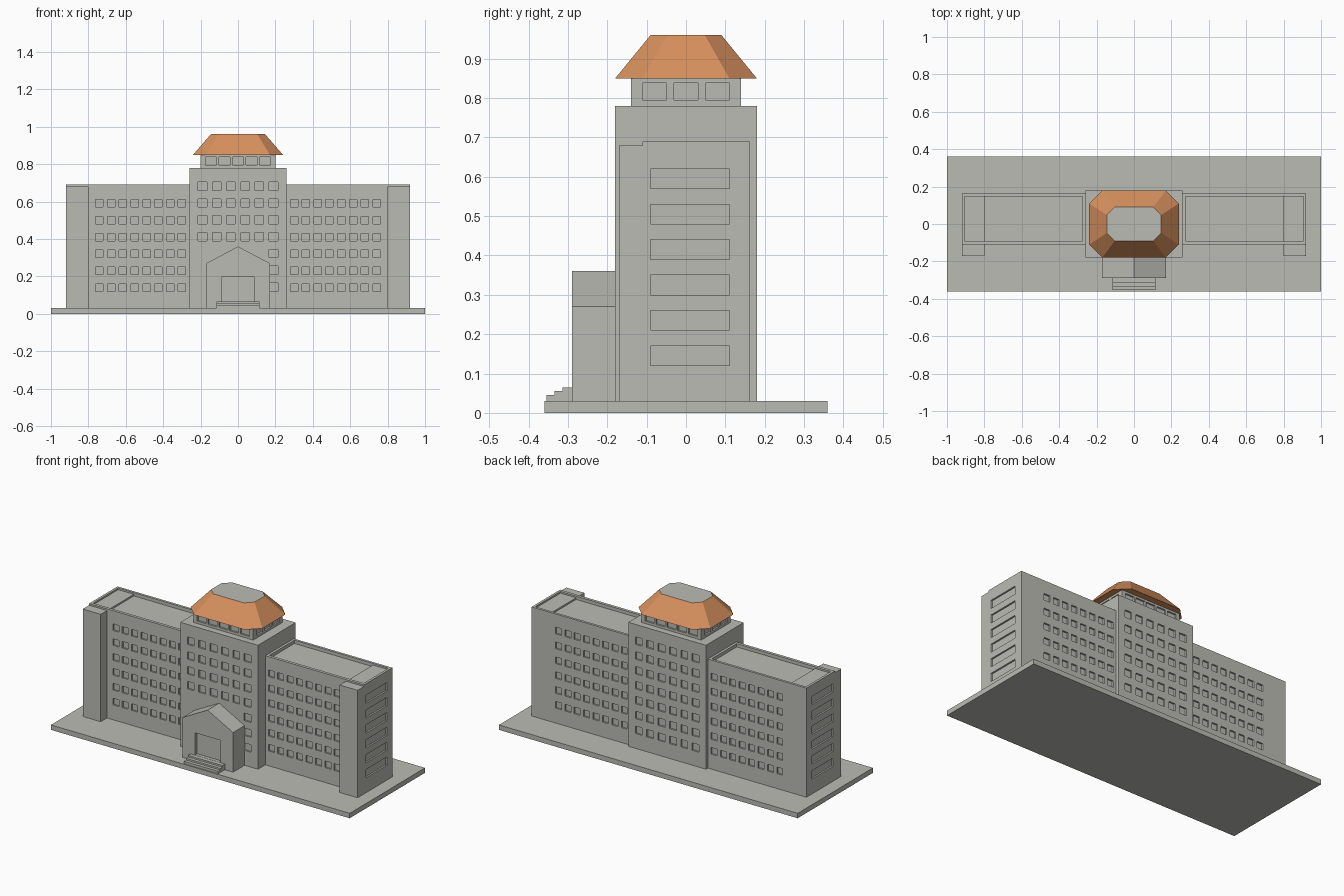
import bpy, bmesh

if "Cube" in bpy.data.objects:
    bpy.data.objects.remove(bpy.data.objects["Cube"])


def material(name, rgb):
    m = bpy.data.materials.new(name)
    m.diffuse_color = (*rgb, 1)
    m.use_nodes = True
    m.node_tree.nodes["Principled BSDF"].inputs["Base Color"].default_value = m.diffuse_color
    return m


STONE = material("grey stone", (0.50, 0.50, 0.46))
ROOF = material("orange roof", (0.68, 0.28, 0.11))
FACES = [(0, 3, 2, 1), (4, 5, 6, 7), (0, 1, 5, 4),
         (1, 2, 6, 5), (2, 3, 7, 6), (3, 0, 4, 7)]


def finish(name, bm, *mats):
    me = bpy.data.meshes.new(name)
    bm.to_mesh(me)
    bm.free()
    for m in mats:
        me.materials.append(m)
    ob = bpy.data.objects.new(name, me)
    bpy.context.collection.objects.link(ob)
    return ob


def boxes(name, spans):
    """One mesh made of boxes, each given as (x0, x1, y0, y1, z0, z1)."""
    bm = bmesh.new()
    for s in spans:
        x0, x1 = sorted(s[0:2])
        y0, y1 = sorted(s[2:4])
        z0, z1 = sorted(s[4:6])
        v = [bm.verts.new((x, y, z)) for z in (z0, z1)
             for x, y in ((x0, y0), (x1, y0), (x1, y1), (x0, y1))]
        for f in FACES:
            bm.faces.new([v[i] for i in f])
    return finish(name, bm, STONE)


def prism(name, bottom, top, *mats):
    """Solid between two matching closed outlines."""
    bm = bmesh.new()
    a = [bm.verts.new(p) for p in bottom]
    b = [bm.verts.new(p) for p in top]
    n = len(a)
    bm.faces.new(a[::-1])
    bm.faces.new(b)
    for i in range(n):
        bm.faces.new((a[i], a[(i + 1) % n], b[(i + 1) % n], b[i]))
    bmesh.ops.recalc_face_normals(bm, faces=bm.faces)
    return finish(name, bm, *mats)


def carve(ob, spans):
    """Cut box recesses into an object."""
    cutter = boxes("cutter", spans)
    cutter.hide_render = True
    mod = ob.modifiers.new("recesses", 'BOOLEAN')
    mod.operation = 'DIFFERENCE'
    mod.solver = 'EXACT'
    mod.object = cutter
    bpy.context.view_layer.objects.active = ob
    bpy.ops.object.modifier_apply(modifier=mod.name)
    bpy.data.objects.remove(cutter)


def octagon(hx, hy, c, z):
    """Rectangle outline with cut corners."""
    return [(-hx + c, -hy, z), (hx - c, -hy, z), (hx, -hy + c, z), (hx, hy - c, z),
            (hx - c, hy, z), (-hx + c, hy, z), (-hx, hy - c, z), (-hx, -hy + c, z)]


D = 0.01                                        # window recess depth
ROWS = [0.12 + 0.09 * i for i in range(7)]      # sill heights

# Ground slab
boxes("base_slab", [(-1, 1, -0.36, 0.36, 0, 0.03)])

# Wings with windows, sunken roofs and end piers
for s, side in ((-1, "left"), (1, "right")):
    wing = boxes(side + "_wing", [(s * 0.25, s * 0.92, -0.11, 0.162, 0.03, 0.69)])
    cuts = [(s * 0.275, s * 0.905, -0.092, 0.147, 0.67, 0.75)]
    for z in ROWS[:6]:
        cuts.append((s * (0.92 - D), s * 0.95, -0.09, 0.11, z, z + 0.05))
        for c in range(8):
            x = 0.28 + 0.063 * c
            for y, d in ((-0.11, D), (0.162, -D)):
                cuts.append((s * x, s * (x + 0.04), y + d, y - 2 * d, z, z + 0.04))
    carve(wing, cuts)
    boxes(side + "_roof_slab", [(s * 0.8, s * 0.905, -0.092, 0.147, 0.67, 0.68)])
    boxes(side + "_end_pier", [(s * 0.8, s * 0.92, -0.17, -0.11, 0.03, 0.68)])

# Central tower with window grids on front and back
tower = boxes("central_tower", [(-0.26, 0.26, -0.18, 0.18, 0.03, 0.78)])
cuts = []
for r, z in enumerate(ROWS):
    for c in range(6):
        x = -0.213 + 0.076 * c
        cuts.append((x, x + 0.046, 0.18 - D, 0.2, z, z + 0.045))
        if r >= 3 or c == 5:
            cuts.append((x, x + 0.046, -0.18 + D, -0.2, z, z + 0.045))
carve(tower, cuts)

# Set-back top storey with windows all round
storey = boxes("top_storey", [(-0.2, 0.2, -0.14, 0.14, 0.78, 0.85)])
cuts = []
for s in (-1, 1):
    for i in range(5):
        x = -0.175 + 0.0725 * i
        cuts.append((x, x + 0.06, s * (0.14 - D), s * 0.16, 0.795, 0.838))
    for i in range(3):
        y = -0.11 + 0.08 * i
        cuts.append((s * (0.2 - D), s * 0.22, y, y + 0.06, 0.795, 0.838))
carve(storey, cuts)

# Tapered roof: orange sides, flat grey top
roof = prism("tapered_roof", octagon(0.24, 0.18, 0.07, 0.85),
             octagon(0.145, 0.09, 0.042, 0.96), ROOF, STONE)
for f in roof.data.polygons:
    f.material_index = 1 if f.normal.z > 0.9 else 0

# Gabled entrance with a recessed doorway
gable = [(-0.17, 0.03), (0.17, 0.03), (0.17, 0.27), (0, 0.36), (-0.17, 0.27)]
porch = prism("entrance_porch", [(x, -0.29, z) for x, z in gable],
              [(x, -0.18, z) for x, z in gable], STONE)
carve(porch, [(-0.085, 0.085, -0.27, -0.32, 0.066, 0.2)])

# Entrance steps
for i in range(3):
    boxes("step_%d" % (i + 1),
          [(-0.115, 0.115, -0.354 + 0.02 * i, -0.29, 0.03 if i == 0 else 0.035 + 0.01 * i,
            0.045 + 0.01 * i)])
